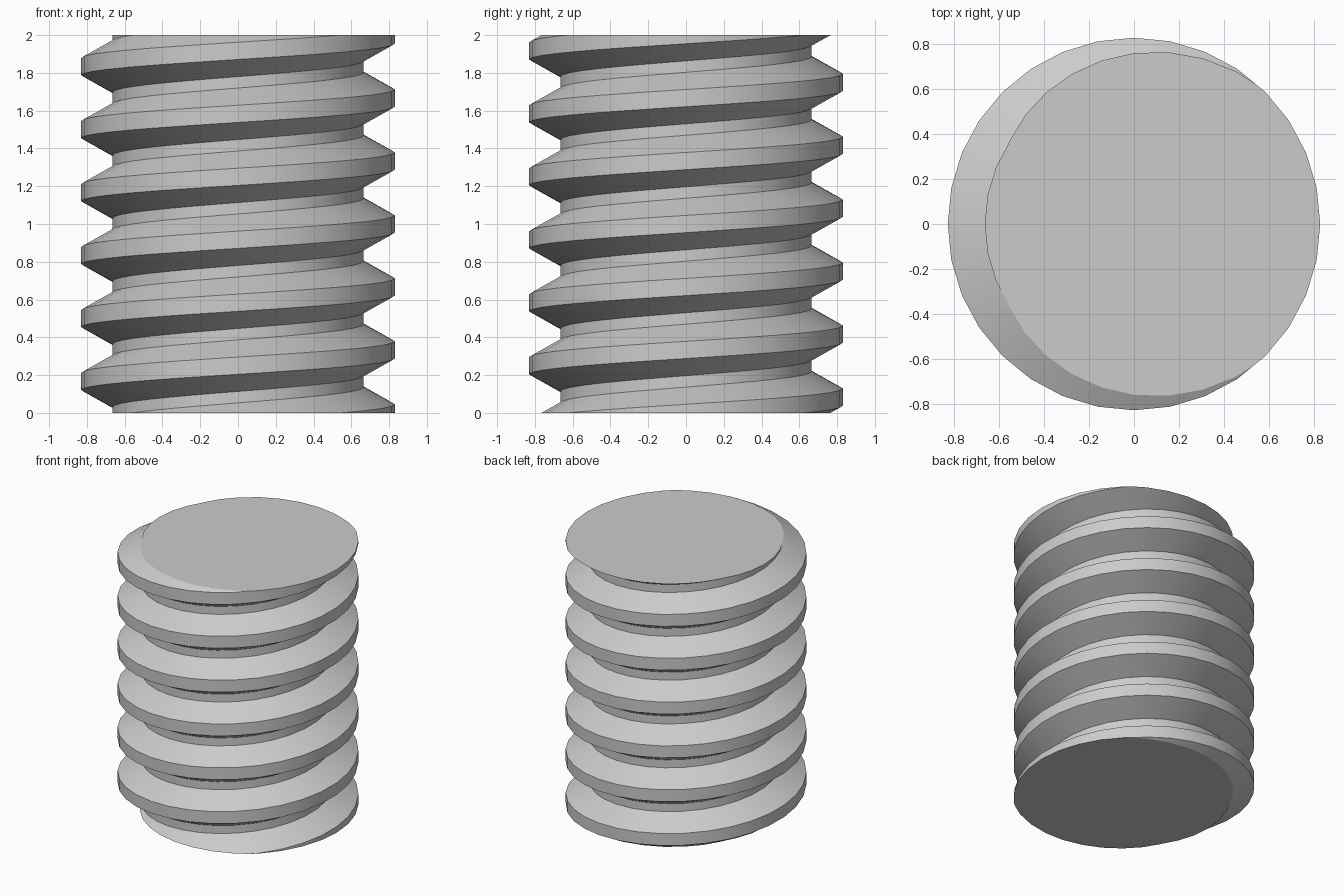
import bpy, bmesh
from math import cos, sin, pi, radians

cube = bpy.data.objects.get("Cube")
if cube:
    bpy.data.objects.remove(cube, do_unlink=True)

HEIGHT, PITCH, SIDES = 2.0, 1 / 3, 32
CREST_R, ROOT_R = 0.83, 0.665
CREST, FLANK = 0.091, 0.091

# Thread section over one pitch: (radius, height offset)
half = CREST / 2
profile = [(CREST_R, -half), (CREST_R, half),
           (ROOT_R, half + FLANK), (ROOT_R, PITCH - half - FLANK),
           (CREST_R, PITCH - half)]

# Sweep the section along a right-handed helix longer than the rod
bm = bmesh.new()
turns = round(HEIGHT / PITCH) + 4
rings = []
for i in range(turns * SIDES + 1):
    a = 2 * pi * i / SIDES
    z = PITCH * (i / SIDES - 3)
    rings.append([bm.verts.new((r * cos(a), r * sin(a), z + dz)) for r, dz in profile])
for lo, hi in zip(rings, rings[1:]):
    for j in range(len(profile) - 1):
        bm.faces.new((lo[j], hi[j], hi[j + 1], lo[j + 1]))
bmesh.ops.remove_doubles(bm, verts=bm.verts, dist=1e-4)

# Cut both ends flat and cap them
for z, direction in ((0, -1), (HEIGHT, 1)):
    bmesh.ops.bisect_plane(bm, geom=bm.verts[:] + bm.edges[:] + bm.faces[:], dist=1e-5,
                           plane_co=(0, 0, z), plane_no=(0, 0, direction), clear_outer=True)
    rim = [e for e in bm.edges if e.is_boundary and all(abs(v.co.z - z) < 1e-4 for v in e.verts)]
    bmesh.ops.holes_fill(bm, edges=rim, sides=0)
bmesh.ops.recalc_face_normals(bm, faces=bm.faces)

mesh = bpy.data.meshes.new("threaded_rod")
bm.to_mesh(mesh)
bm.free()
rod = bpy.data.objects.new("threaded_rod", mesh)
bpy.context.collection.objects.link(rod)

# Plain grey finish
grey = bpy.data.materials.new("light_grey")
grey.use_nodes = True
grey.diffuse_color = (0.6, 0.6, 0.6, 1)
grey.node_tree.nodes["Principled BSDF"].inputs["Base Color"].default_value = (0.6, 0.6, 0.6, 1)
mesh.materials.append(grey)

# Smooth around the rod, sharp along thread edges and end caps
bpy.ops.object.select_all(action='DESELECT')
rod.select_set(True)
bpy.context.view_layer.objects.active = rod
bpy.ops.object.shade_smooth_by_angle(angle=radians(25))
